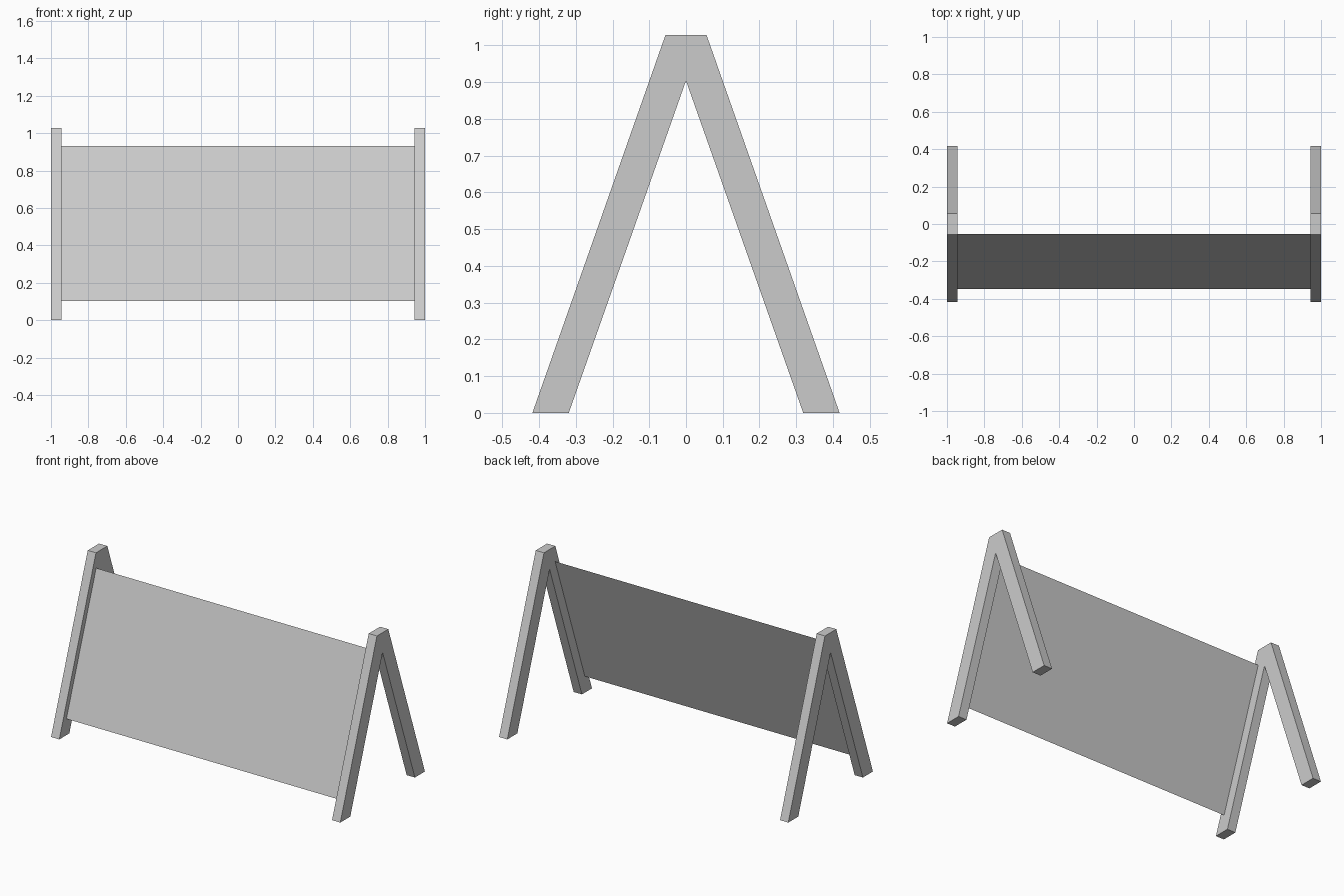
import bpy, bmesh

if "Cube" in bpy.data.objects:
    bpy.data.objects.remove(bpy.data.objects["Cube"])

T = 0.057  # frame thickness


def make_object(name, bm):
    mesh = bpy.data.meshes.new(name)
    bm.to_mesh(mesh)
    bm.free()
    obj = bpy.data.objects.new(name, mesh)
    bpy.context.collection.objects.link(obj)
    return obj


# A-shaped end frames: half profile (y, z), mirrored across y = 0, extruded in x
HALF = [(0.056, 1.028), (0.418, 0), (0.319, 0)]
profile = [(-y, z) for y, z in reversed(HALF)] + HALF + [(0, 0.904)]


def a_frame(name, x):
    bm = bmesh.new()
    face = bm.faces.new([bm.verts.new((x, y, z)) for y, z in profile])
    ext = bmesh.ops.extrude_face_region(bm, geom=[face], use_keep_orig=True)
    moved = [g for g in ext["geom"] if isinstance(g, bmesh.types.BMVert)]
    bmesh.ops.translate(bm, verts=moved, vec=(T, 0, 0))
    bmesh.ops.recalc_face_normals(bm, faces=bm.faces)
    make_object(name, bm)


a_frame("left_frame", -1)
a_frame("right_frame", 1 - T)

# Thin sheet panel sloping with the front legs
bm = bmesh.new()
w = 1 - T
corners = [(-w, -0.348, 0.102), (w, -0.348, 0.102), (w, -0.054, 0.932), (-w, -0.054, 0.932)]
bm.faces.new([bm.verts.new(c) for c in corners])
make_object("front_panel", bm)
